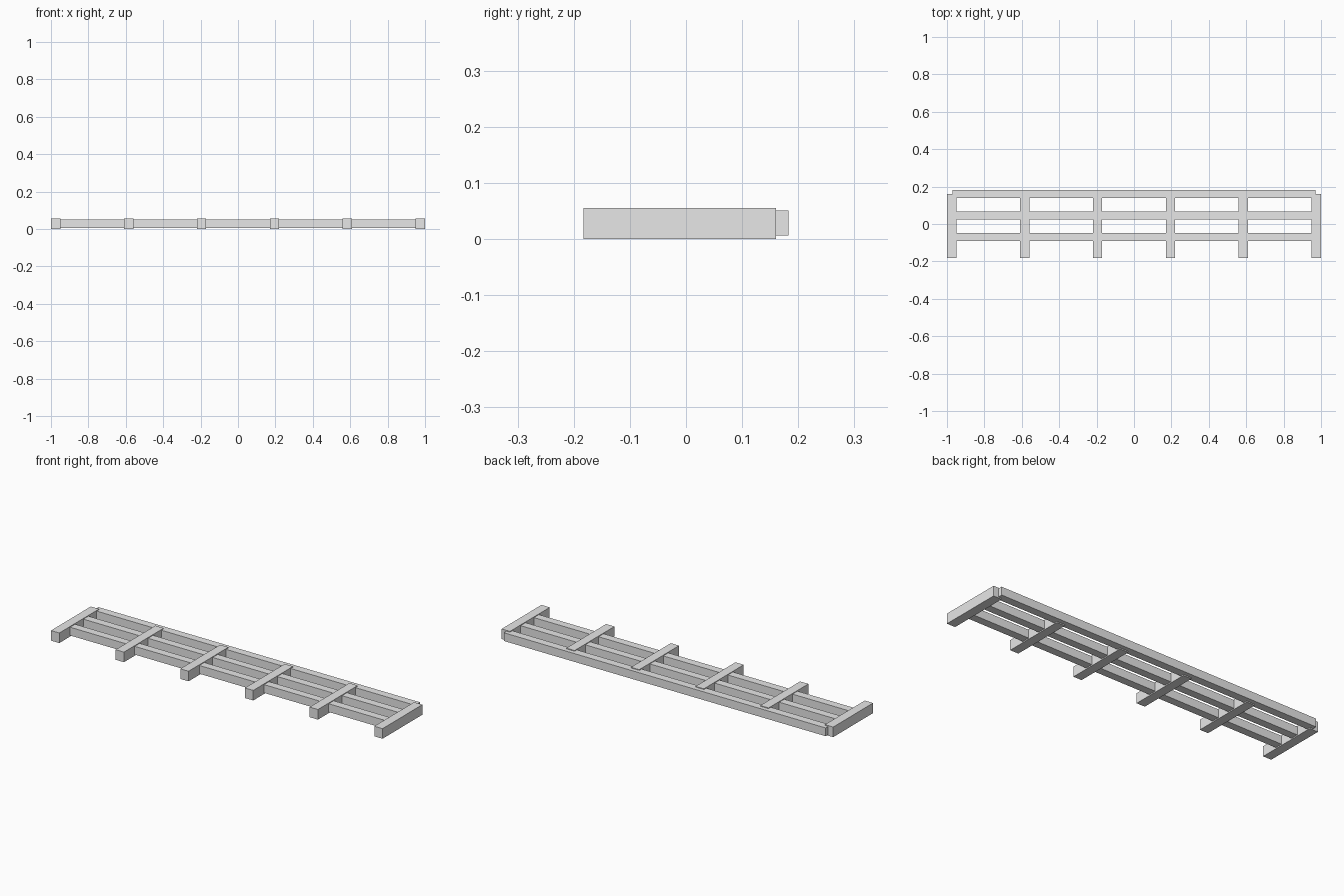
import bpy

if "Cube" in bpy.data.objects:
    bpy.data.objects.remove(bpy.data.objects["Cube"])

grey = bpy.data.materials.new("plain_grey")
grey.diffuse_color = (0.8, 0.8, 0.8, 1)
grey.use_nodes = True
grey.node_tree.nodes["Principled BSDF"].inputs["Base Color"].default_value = grey.diffuse_color


def box(name, x, y, z):
    """Box spanning the given (min, max) range on each axis."""
    spans = (x, y, z)
    bpy.ops.mesh.primitive_cube_add(size=1, location=[(a + b) / 2 for a, b in spans])
    ob = bpy.context.object
    ob.name = name
    ob.scale = [b - a for a, b in spans]
    bpy.ops.object.transform_apply(location=False, rotation=False, scale=True)
    ob.data.materials.append(grey)
    return ob


# Six evenly spaced posts lying flat
for i in range(6):
    cx = -0.975 + i * 0.39
    box(f"post_{i + 1}", (cx - 0.025, cx + 0.025), (-0.183, 0.16), (0.0, 0.055))

# Three long rails running through the posts
for i, cy in enumerate((0.1615, 0.0465, -0.0685)):
    box(f"rail_{i + 1}", (-0.97, 0.97), (cy - 0.0215, cy + 0.0215), (0.006, 0.051))
